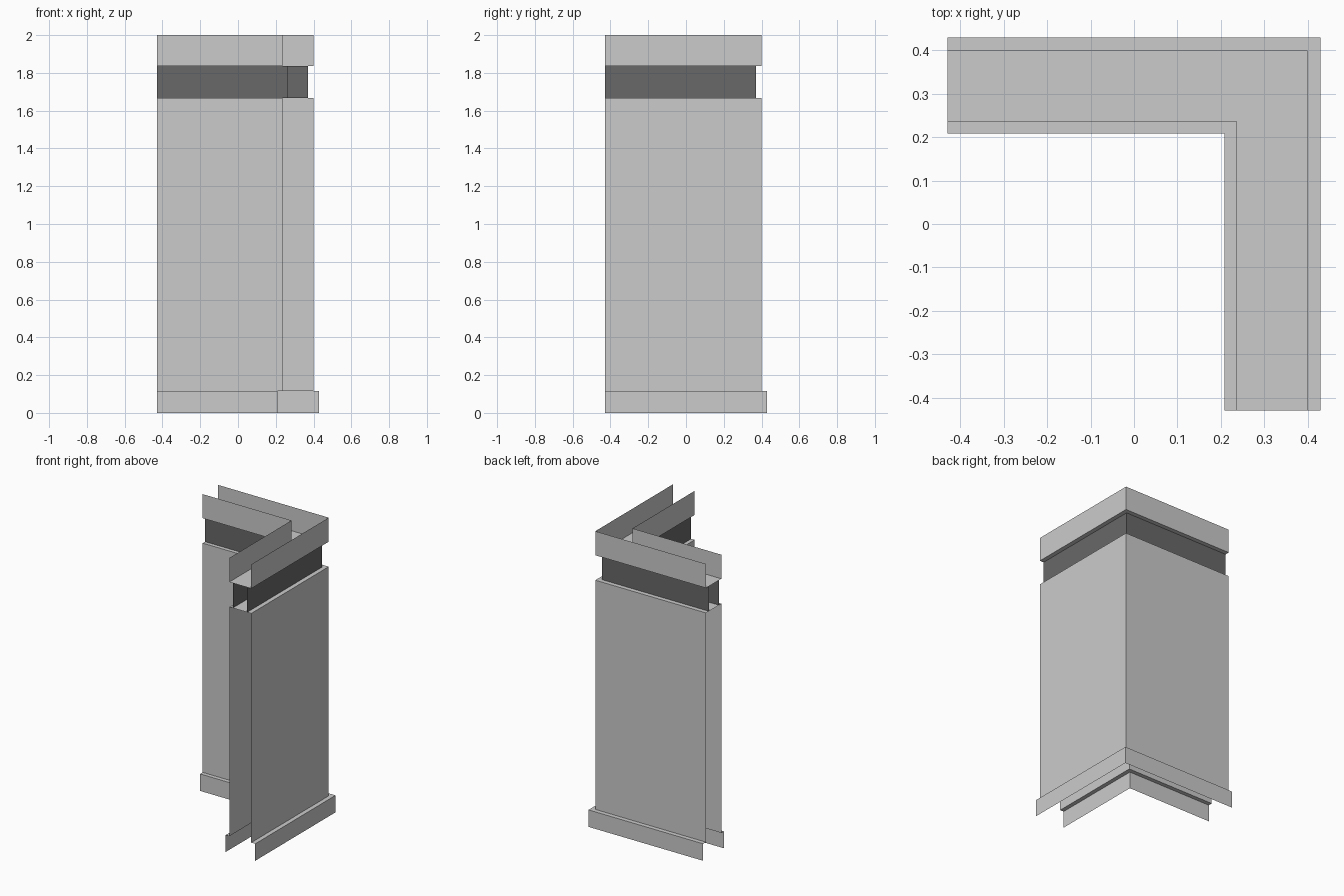
import bpy, bmesh

if "Cube" in bpy.data.objects:
    bpy.data.objects.remove(bpy.data.objects["Cube"])

END = -0.43  # both legs of the L stop here, with open ends


def corner_part(name, bands, mat=None):
    """Each band sweeps a profile segment (d0,z0)-(d1,z1) round the L corner."""
    bm = bmesh.new()
    for d0, z0, d1, z1, flip in bands:
        def path(d, z):
            return [bm.verts.new(p) for p in ((END, d, z), (d, d, z), (d, END, z))]
        a, b = path(d0, z0), path(d1, z1)
        for i in range(2):
            quad = [a[i], a[i + 1], b[i + 1], b[i]]
            bm.faces.new(quad[::-1] if flip else quad)
    bmesh.ops.remove_doubles(bm, verts=bm.verts, dist=1e-5)
    me = bpy.data.meshes.new(name)
    bm.to_mesh(me)
    bm.free()
    ob = bpy.data.objects.new(name, me)
    bpy.context.collection.objects.link(ob)
    if mat:
        me.materials.append(mat)
    return ob


def walls(inner, outer, z0, z1):
    return [(inner, z0, inner, z1, False), (outer, z0, outer, z1, True)]


dark = bpy.data.materials.new("dark_recess")
dark.diffuse_color = (0.14, 0.14, 0.14, 1)
dark.use_nodes = True
dark.node_tree.nodes["Principled BSDF"].inputs["Base Color"].default_value = dark.diffuse_color

BASE, BODY, NECK = (0.208, 0.43), (0.236, 0.40), (0.262, 0.37)
Z_BASE, Z_BODY, Z_NECK, Z_TOP = 0.115, 1.668, 1.837, 2.0

# Skirting with narrow ledges back to the wall
corner_part("base_skirting", walls(*BASE, 0, Z_BASE) + [
    (BASE[0], Z_BASE, BODY[0], Z_BASE, False),
    (BODY[1], Z_BASE, BASE[1], Z_BASE, False)])

# Main wall panels closed by a flat top
corner_part("wall_body", walls(*BODY, Z_BASE, Z_BODY) + [
    (BODY[0], Z_BODY, BODY[1], Z_BODY, False)])

# Dark recessed strip
corner_part("recessed_strip", walls(*NECK, Z_BODY, Z_NECK), dark)

# Upper rim: floor plate with two upstands
corner_part("top_rim", walls(*BODY, Z_NECK, Z_TOP) + [
    (BODY[0], Z_NECK, BODY[1], Z_NECK, False)])
